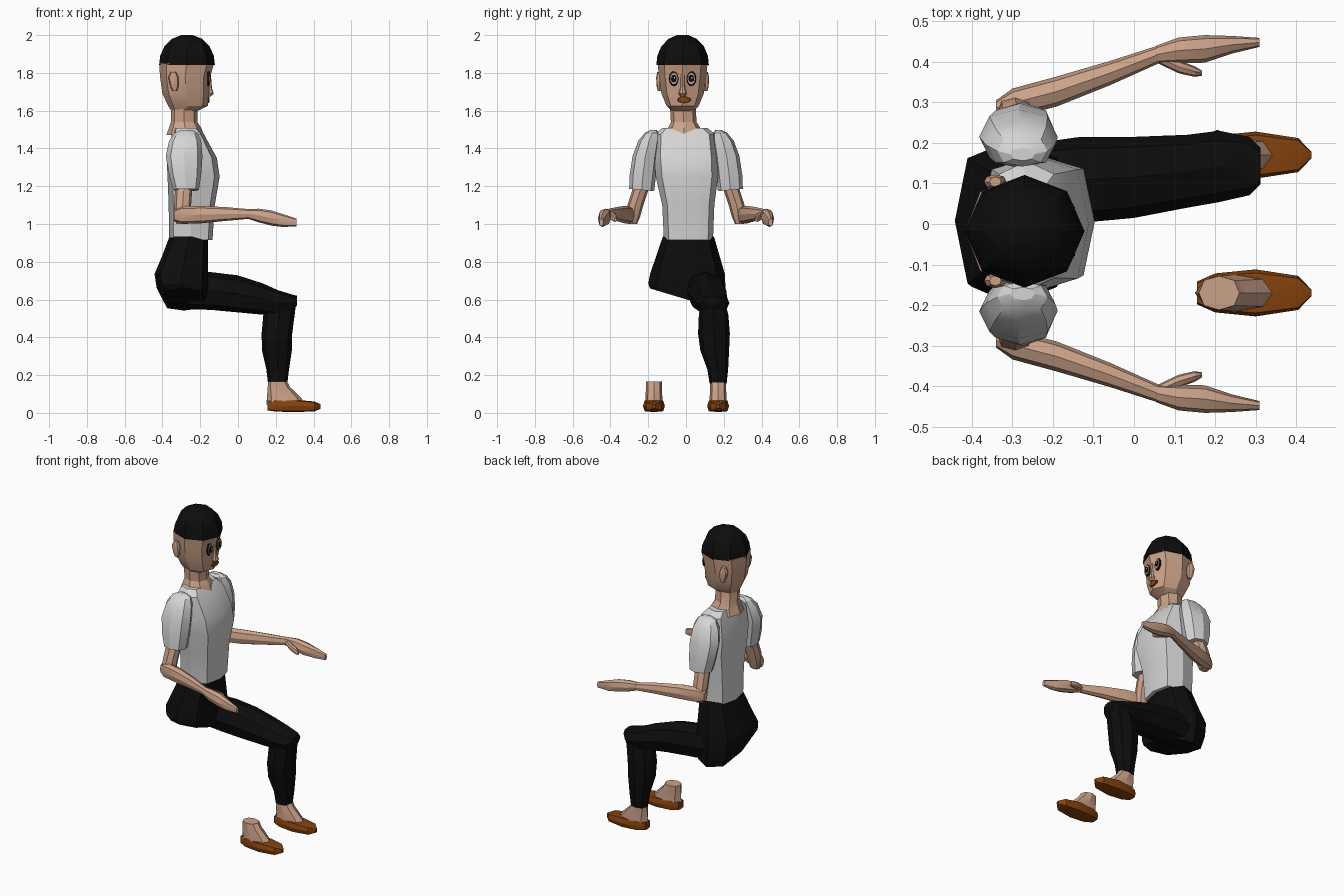
import bpy, bmesh, math
from mathutils import Vector

if "Cube" in bpy.data.objects:
    bpy.data.objects.remove(bpy.data.objects["Cube"])


def material(name, color):
    m = bpy.data.materials.new(name)
    m.use_nodes = True
    m.diffuse_color = (*color, 1)
    b = m.node_tree.nodes["Principled BSDF"]
    b.inputs["Base Color"].default_value = (*color, 1)
    b.inputs["Roughness"].default_value = 0.8
    return m


SKIN = material("skin", (0.60, 0.36, 0.25))
SHIRT = material("light grey cloth", (0.66, 0.66, 0.66))
BLACK = material("black", (0.004, 0.004, 0.004))
BROWN = material("orange brown", (0.24, 0.055, 0.004))
WHITE = material("white", (0.8, 0.8, 0.8))


def finish(name, bm, mat, angle=25):
    bmesh.ops.recalc_face_normals(bm, faces=bm.faces)
    me = bpy.data.meshes.new(name)
    bm.to_mesh(me)
    bm.free()
    me.materials.append(mat)
    ob = bpy.data.objects.new(name, me)
    bpy.context.collection.objects.link(ob)
    bpy.ops.object.select_all(action="DESELECT")
    ob.select_set(True)
    bpy.context.view_layer.objects.active = ob
    bpy.ops.object.shade_smooth_by_angle(angle=math.radians(angle))
    return ob


def loft(name, mat, rings, axis="z", diag=0.74, side=1, n=8):
    """Skin eight-sided rings (x, y, z, half a, half b, slope of z along y).
    Axis z: a along x, b along y. Axis x: a along y, b along z."""
    bm = bmesh.new()
    loops = []
    for cx, cy, cz, a, b, *slope in rings:
        loop = []
        for i in range(n):
            t = 2 * math.pi * i / n
            k = diag / math.sqrt(0.5) if i % 2 else 1
            u, v = a * k * math.cos(t), b * k * math.sin(t)
            if axis == "z":
                p = (cx + u, side * (cy + v), cz + (slope[0] * v if slope else 0))
            else:
                p = (cx, side * (cy + u), cz + v)
            loop.append(bm.verts.new(p))
        loops.append(loop)
    for lo, hi in zip(loops, loops[1:]):
        for i in range(n):
            j = (i + 1) % n
            bm.faces.new((lo[i], lo[j], hi[j], hi[i]))
    bm.faces.new(loops[0])
    bm.faces.new(loops[-1])
    return finish(name, bm, mat)


def disc(name, mat, center, ry, rz, depth, n=12):
    """Thin oval plate facing +x."""
    bm = bmesh.new()
    bmesh.ops.create_cone(bm, cap_ends=True, segments=n, radius1=1, radius2=0.9, depth=1)
    for v in bm.verts:
        x, y, z = v.co
        v.co = Vector(center) + Vector((z * depth, x * ry, y * rz))
    return finish(name, bm, mat)


# Head, neck and hair (the head sits slightly off the centre line)
HY = -0.018
loft("head", SKIN, [
    (-0.285, HY, 1.595, 0.065, 0.055), (-0.265, HY, 1.625, 0.105, 0.085),
    (-0.275, HY, 1.69, 0.125, 0.112), (-0.28, HY, 1.78, 0.133, 0.125),
    (-0.272, HY, 1.85, 0.145, 0.132)])
loft("neck", SKIN, [
    (-0.28, -0.01, 1.47, 0.10, 0.10), (-0.28, -0.01, 1.51, 0.085, 0.085),
    (-0.285, -0.012, 1.54, 0.07, 0.068), (-0.285, HY, 1.64, 0.07, 0.068)])
loft("hair", BLACK, [
    (-0.27, HY, 1.842, 0.148, 0.139), (-0.27, HY, 1.89, 0.142, 0.134),
    (-0.27, HY, 1.94, 0.12, 0.113), (-0.27, HY, 1.98, 0.08, 0.075),
    (-0.27, HY, 2.0, 0.03, 0.03)], diag=0.71)

# Face
loft("nose", SKIN, [
    (-0.155, HY, 1.675, 0.012, 0.012), (-0.15, HY, 1.69, 0.022, 0.022),
    (-0.152, HY, 1.72, 0.014, 0.012), (-0.15, HY, 1.80, 0.006, 0.009)])
disc("mouth", BROWN, (-0.155, HY + 0.008, 1.658), 0.036, 0.017, 0.009)
for s, label in ((1, "left"), (-1, "right")):
    ey = HY + s * 0.046
    disc(label + "_eye_rim", BLACK, (-0.156, ey, 1.77), 0.026, 0.040, 0.009)
    disc(label + "_eye", SKIN, (-0.153, ey, 1.77), 0.022, 0.035, 0.009)
    disc(label + "_pupil", BLACK, (-0.150, ey, 1.77), 0.016, 0.021, 0.009)
    disc(label + "_eye_glint", WHITE, (-0.148, ey + 0.003, 1.774), 0.004, 0.006, 0.008)
    loft(label + "_ear", SKIN, [
        (-0.335, HY + s * 0.122, 1.705, 0.012, 0.010), (-0.337, HY + s * 0.122, 1.73, 0.022, 0.016),
        (-0.342, HY + s * 0.122, 1.775, 0.028, 0.018), (-0.342, HY + s * 0.122, 1.805, 0.014, 0.012)])

# Shirt body
loft("shirt", SHIRT, [
    (-0.25, 0.013, 0.915, 0.115, 0.13), (-0.245, 0.012, 1.10, 0.122, 0.138),
    (-0.235, 0.005, 1.25, 0.138, 0.165), (-0.245, 0.0, 1.35, 0.133, 0.168),
    (-0.265, -0.005, 1.475, 0.085, 0.160), (-0.275, -0.006, 1.508, 0.065, 0.12)], diag=0.8)

# Trousers: hips with a slanted underside, one thigh and one shin
loft("hips", BLACK, [
    (-0.285, 0.005, 0.60, 0.115, 0.195, -0.3), (-0.295, 0.005, 0.66, 0.135, 0.205, -0.12),
    (-0.30, 0.008, 0.735, 0.142, 0.198), (-0.28, 0.01, 0.83, 0.122, 0.168),
    (-0.26, 0.013, 0.935, 0.102, 0.135)], diag=0.78)
loft("left_thigh", BLACK, [
    (-0.27, 0.105, 0.65, 0.09, 0.10), (-0.14, 0.108, 0.645, 0.106, 0.10),
    (0.0, 0.115, 0.63, 0.10, 0.098), (0.13, 0.13, 0.603, 0.09, 0.083),
    (0.21, 0.142, 0.582, 0.088, 0.068), (0.285, 0.143, 0.577, 0.072, 0.05),
    (0.312, 0.143, 0.595, 0.045, 0.025)], axis="x")
loft("left_shin", BLACK, [
    (0.21, 0.17, 0.155, 0.051, 0.045), (0.21, 0.168, 0.23, 0.06, 0.055),
    (0.206, 0.152, 0.33, 0.079, 0.076), (0.206, 0.148, 0.42, 0.081, 0.084),
    (0.217, 0.146, 0.52, 0.083, 0.078), (0.245, 0.143, 0.605, 0.066, 0.058)])

for s, label in ((1, "left"), (-1, "right")):
    # Feet: shoe with the skin of the ankle and instep rising from it
    loft(label + "_shoe", BROWN, [
        (0.155, 0.17, 0.04, 0.028, 0.026), (0.20, 0.17, 0.038, 0.048, 0.031),
        (0.30, 0.17, 0.037, 0.058, 0.033), (0.405, 0.17, 0.034, 0.042, 0.026),
        (0.438, 0.17, 0.034, 0.008, 0.012)], axis="x", diag=0.85, side=s)
    loft(label + "_ankle", SKIN, [
        (0.25, 0.17, 0.045, 0.10, 0.047), (0.245, 0.17, 0.078, 0.092, 0.045),
        (0.217, 0.17, 0.135, 0.06, 0.042), (0.21, 0.17, 0.165, 0.05, 0.042)], side=s)
    # Short puffed sleeve
    loft(label + "_sleeve", SHIRT, [
        (-0.275, 0.235, 1.18, 0.068, 0.066, 0.1), (-0.28, 0.228, 1.26, 0.085, 0.070),
        (-0.285, 0.215, 1.36, 0.097, 0.068), (-0.28, 0.195, 1.44, 0.085, 0.058),
        (-0.275, 0.18, 1.482, 0.062, 0.038), (-0.275, 0.172, 1.498, 0.03, 0.016)], side=s)
    # Bare arm
    loft(label + "_upper_arm", SKIN, [
        (-0.295, 0.283, 1.00, 0.03, 0.024), (-0.295, 0.28, 1.04, 0.043, 0.038),
        (-0.293, 0.268, 1.10, 0.045, 0.042), (-0.285, 0.225, 1.23, 0.046, 0.043)], side=s)
    loft(label + "_forearm", SKIN, [
        (-0.34, 0.287, 1.045, 0.018, 0.03), (-0.30, 0.298, 1.047, 0.036, 0.047),
        (-0.19, 0.327, 1.05, 0.037, 0.046), (-0.06, 0.372, 1.053, 0.030, 0.036),
        (0.065, 0.42, 1.053, 0.022, 0.025)], axis="x", side=s)
    loft(label + "_hand", SKIN, [
        (0.055, 0.418, 1.053, 0.022, 0.026), (0.11, 0.428, 1.045, 0.032, 0.036),
        (0.175, 0.432, 1.032, 0.034, 0.040), (0.24, 0.442, 1.018, 0.022, 0.034),
        (0.31, 0.448, 1.008, 0.011, 0.020)], axis="x", side=s)
    loft(label + "_thumb", SKIN, [
        (0.06, 0.41, 1.05, 0.014, 0.018), (0.11, 0.388, 1.04, 0.016, 0.022),
        (0.15, 0.376, 1.03, 0.013, 0.020), (0.168, 0.372, 1.022, 0.006, 0.010)],
        axis="x", side=s)
